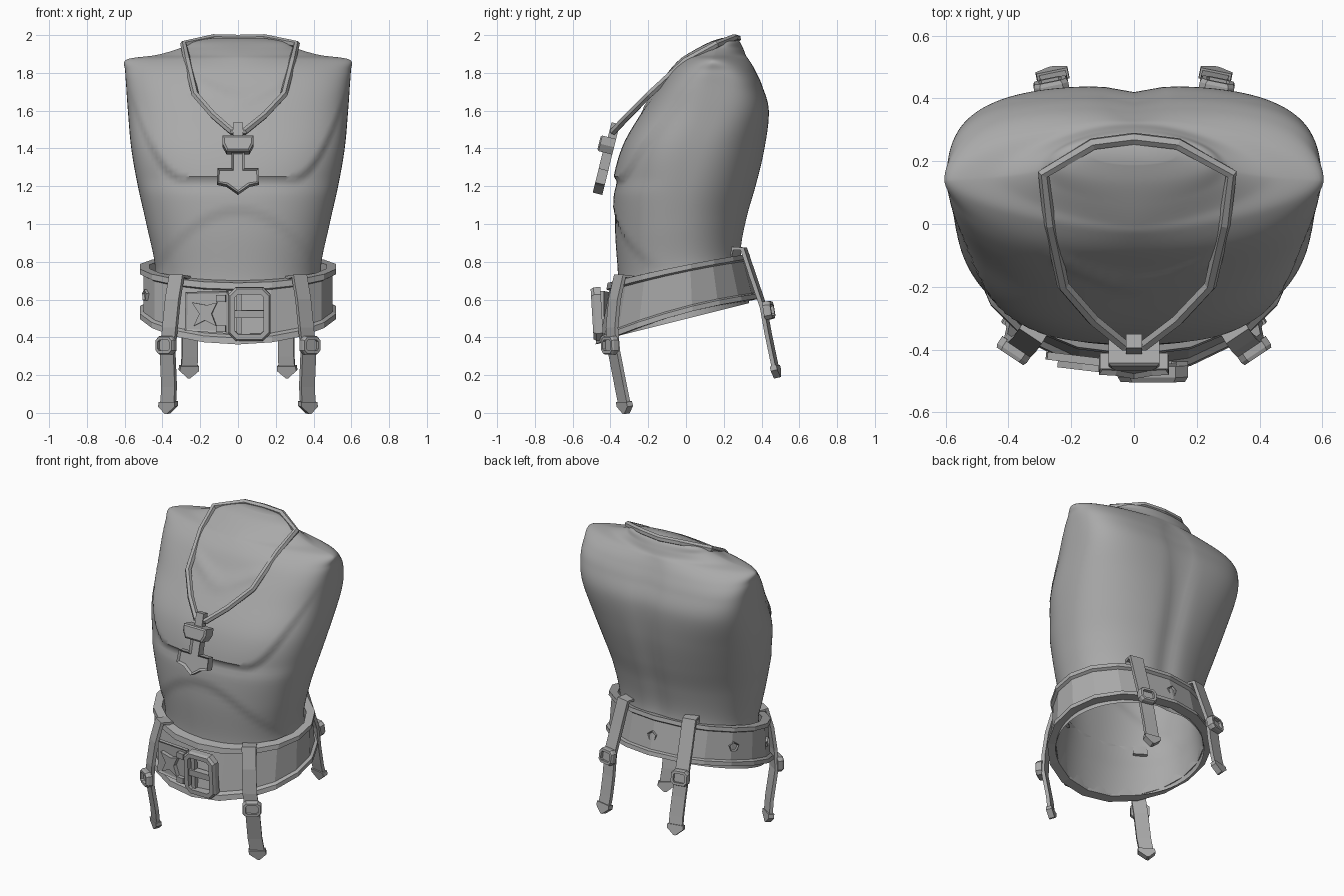
import bpy, bmesh, math
from mathutils import Vector, Matrix

if "Cube" in bpy.data.objects:
    bpy.data.objects.remove(bpy.data.objects["Cube"])

grey = bpy.data.materials.new("grey")
grey.diffuse_color = (0.4, 0.4, 0.4, 1)
grey.use_nodes = True
grey.node_tree.nodes["Principled BSDF"].inputs["Base Color"].default_value = grey.diffuse_color


def make(name, bm, smooth=None):
    bmesh.ops.recalc_face_normals(bm, faces=bm.faces)
    me = bpy.data.meshes.new(name)
    bm.to_mesh(me)
    bm.free()
    ob = bpy.data.objects.new(name, me)
    bpy.context.collection.objects.link(ob)
    me.materials.append(grey)
    if smooth:
        bpy.ops.object.select_all(action='DESELECT')
        ob.select_set(True)
        bpy.context.view_layer.objects.active = ob
        bpy.ops.object.shade_smooth_by_angle(angle=math.radians(smooth))
    return ob


def loft(bm, rings, cyclic=False, caps=(False, False)):
    """Bridge equal closed rings of points."""
    vs = [[bm.verts.new(p) for p in r] for r in rings]
    n = len(vs[0])
    for i in range(len(vs) if cyclic else len(vs) - 1):
        a, b = vs[i], vs[(i + 1) % len(vs)]
        for j in range(n):
            k = (j + 1) % n
            bm.faces.new((a[j], a[k], b[k], b[j]))
    for flag, r in zip(caps, (vs[0], vs[-1])):
        if flag:
            bm.faces.new(r)


def catmull(rows, t):
    i = min(int(t), len(rows) - 2)
    f = t - i
    g = lambda k: rows[max(0, min(len(rows) - 1, k))]
    return [0.5 * (2 * b + (c - a) * f + (2 * a - 5 * b + 4 * c - d) * f * f
                   + (3 * b - a - 3 * c + d) * f ** 3)
            for a, b, c, d in zip(g(i - 1), g(i), g(i + 1), g(i + 2))]


def step(v, w):
    t = max(0.0, min(1.0, v / w + 0.5))
    return t * t * (3 - 2 * t)


# Torso: height, half width, front y, widest y, back y, front and back roundness, tilt
SECTIONS = [
    (0.49, .480, -.42, -.04, .345, 2.0, 2.0, .25), (0.63, .458, -.385, -.035, .32, 2.1, 2.0, .25),
    (0.78, .44, -.36, -.03, .30, 2.2, 2.1, .25),
    (1.00, .485, -.375, -.03, .33, 2.3, 2.1, .10), (1.20, .53, -.365, -.0, .375, 2.5, 2.2, .0),
    (1.40, .565, -.315, .05, .42, 2.7, 2.5, .0), (1.60, .583, -.215, .12, .44, 2.6, 3.1, .0),
    (1.73, .592, -.14, .14, .405, 2.6, 3.3, .0), (1.81, .597, -.09, .14, .37, 2.2, 2.8, .0),
    (1.87, .590, -.035, .14, .338, 1.6, 1.8, .0), (1.895, .43, .0, .15, .322, 1.5, 1.6, .0),
    (1.93, .31, .06, .17, .305, 1.7, 1.8, .0), (1.965, .245, .13, .2, .285, 2.0, 2.0, .0),
    (1.985, .13, .19, .22, .26, 2.0, 2.0, .0)]


def torso():
    bm = bmesh.new()
    rings, N, SUB = [], 112, 8
    for s in range((len(SECTIONS) - 1) * SUB + 1):
        z, hw, yf, mid, yb, ef, eb, tilt = catmull(SECTIONS, s / SUB)
        ring = []
        for j in range(N):
            a = 2 * math.pi * j / N
            c, d = math.cos(a), math.sin(a)
            e, hd = (ef, mid - yf) if d < 0 else (eb, yb - mid)
            x = hw * math.copysign(abs(c) ** (2 / e), c)
            y = mid + hd * math.copysign(abs(d) ** (2 / e), d)
            zz = z + tilt * (y + .03)
            ax = abs(x)
            if d < 0:
                # chest shelf and belly arch
                edge = 1.235 + max(0, ax - .28) ** 2 * 5.5
                w = min(1, -d * 2)
                y -= .026 * w * step(zz - edge, .035) * (1 - step(zz - 1.6, .4))
                arch = 1.07 - 1.6 * ax * ax
                y -= .012 * w * step(zz - arch, .05) * step(1.2 - zz, .1)
                # collar bones
                bone = 1.64 + .5 * ax
                y -= .01 * step(.03 - abs(zz - bone), .05) * step(.24 - ax, .06)
            else:
                # spine groove
                y -= .02 * math.exp(-(x / .07) ** 2) * step(1.85 - zz, .3)
            ring.append((x, y, zz))
        rings.append(ring)
    loft(bm, rings, caps=(False, True))
    make("torso", bm, 40)


torso()

# Belt: raised rims, sloping up to the back
BY, BZ, BW, BD = -.04, .625, .505, .385


def belt_point(a, r, h):
    """h runs from -1 at the lower rim to 1 at the upper rim."""
    side = math.cos(a) ** 2
    half = .14 - .015 * math.sin(a) - .012 * side
    y = (BD + r - .032 * h) * math.sin(a)
    z = BZ + h * half + .245 * y + .022 * side
    return Vector(((BW + r) * math.cos(a), BY + y, z))


profile = [(-.03, -1), (.022, -1), (.022, -.79), (.004, -.72), (.004, .72),
           (.022, .79), (.022, 1), (-.03, 1)]
bm = bmesh.new()
loft(bm, [[belt_point(2 * math.pi * (i + .5) / 18, r, h) for r, h in profile]
          for i in range(18)], cyclic=True)
make("belt", bm)


def basis(loc, right, up):
    """Local x = right, z = up, -y = outward."""
    right = Vector(right).normalized()
    up = Vector(up)
    up = (up - right * up.dot(right)).normalized()
    y = up.cross(right)
    m = Matrix((right, y, up)).transposed().to_4x4()
    m.translation = Vector(loc)
    return m


def chamfered(w, h, c):
    return [(w - c, -h), (w, -h + c), (w, h - c), (w - c, h),
            (-w + c, h), (-w, h - c), (-w, -h + c), (-w + c, -h)]


def frame(name, m, w, h, bar, depth):
    """Chamfered buckle frame with an open middle."""
    bm = bmesh.new()
    out, mid = chamfered(w, h, w * .35), chamfered(w - bar * .25, h - bar * .25, w * .33)
    inn = chamfered(w - bar, h - bar, w * .15)
    loft(bm, [[m @ Vector((x, y, z)) for x, z in pts] for pts, y in
              ((out, 0), (out, -depth * .7), (mid, -depth), (inn, -depth), (inn, 0))],
         cyclic=True)
    make(name, bm)


def plate(name, m, outline, depth, inset=0, sink=0):
    """Extruded outline, optionally with a sunken front."""
    bm = bmesh.new()
    lo = [bm.verts.new(m @ Vector((x, 0, z))) for x, z in outline]
    hi = [bm.verts.new(m @ Vector((x, -depth, z))) for x, z in outline]
    n = len(lo)
    bm.faces.new(lo)
    front = bm.faces.new(hi)
    for i in range(n):
        bm.faces.new((lo[i], lo[(i + 1) % n], hi[(i + 1) % n], hi[i]))
    bmesh.ops.recalc_face_normals(bm, faces=bm.faces)
    if inset:
        bmesh.ops.inset_region(bm, faces=[front], thickness=inset, depth=-sink)
    make(name, bm)


def box(name, m, x, z, w, h, depth):
    plate(name, m, [(x - w, z - h), (x + w, z - h), (x + w, z + h), (x - w, z + h)], depth)


# Belt studs
for i, deg in enumerate((90, 152, 195)):
    a = math.radians(deg)
    right = (-math.sin(a) * BW, math.cos(a) * BD, 0)
    m = basis(belt_point(a, -.015, 0), right, (0, 0, 1))
    pent = [(.032 * math.sin(k * 1.2566), .032 * math.cos(k * 1.2566)) for k in range(5)]
    plate("belt_stud_%d" % i, m, pent, .026, .009, .01)

# Main buckle, its bars and the pointed belt end
m = basis((.06, -.445, .525), (1, 0, 0), (0, -.06, 1))
frame("main_buckle", m, .112, .142, .036, .052)
box("buckle_prong", m, .0, .0, .085, .02, .042)
box("buckle_bar", m, -.055, 0, .013, .11, .03)
m = basis((-.17, -.42, .525), (1, -.12, 0), (0, 0, 1))
plate("belt_end_plate", m, [(-.11, -.09), (.12, -.105), (.12, .12), (-.105, .115)], .025, .015, .006)
plate("belt_end_star", m, [(-.06, -.065), (0, -.035), (.06, -.065), (.035, 0), (.065, .06),
                           (.01, .045), (-.07, .06), (-.03, 0)], .045)
for s in (-1, 1):
    box("belt_end_clasp", m, .085, s * .08, .025, .018, .045)


def ribbon(name, pts, right, widths, thick):
    """Flat band swept along points."""
    pts, right = [Vector(p) for p in pts], Vector(right).normalized()
    rings = []
    for i, p in enumerate(pts):
        d = (pts[min(i + 1, len(pts) - 1)] - pts[max(i - 1, 0)]).normalized()
        n = d.cross(right).normalized() * thick / 2
        w = right * widths[i]
        rings.append([p - w - n, p + w - n, p + w + n, p - w + n])
    bm = bmesh.new()
    loft(bm, rings, caps=(True, True))
    make(name, bm)


# Hanging straps, mirrored left and right
STRAPS = {
    "front": ([(.287, -.285, .66), (.292, -.295, .715), (.325, -.35, .725), (.345, -.378, .6),
               (.36, -.392, .45), (.373, -.382, .33), (.365, -.345, .14), (.37, -.325, .04)],
              (.83, .55, 0), (.373, -.388, .358)),
    "back": ([(.22, .235, .80), (.225, .25, .87), (.24, .305, .87), (.25, .355, .72),
              (.26, .41, .56), (.255, .435, .42), (.255, .46, .3), (.26, .475, .23)],
             (-.98, .2, 0), (.26, .42, .54))}
for end, (path, right, buckle) in STRAPS.items():
    for side, s in (("right", 1), ("left", -1)):
        mir = lambda p: Vector((p[0] * s, p[1], p[2]))
        pts = [mir(p) for p in path]
        r = mir(right) * s
        label = "%s_%s_strap" % (end, side)
        ribbon(label, pts, r, [.043] * len(pts), .022)
        d = (pts[-1] - pts[-2]).normalized()
        ribbon(label + "_tip", [pts[-1] - d * .02, pts[-1] + d * .005, pts[-1] + d * .045],
               r, [.05, .052, .006], .036)
        m = basis(mir(buckle), r, pts[4] - pts[5])
        frame(label + "_buckle", m, .056, .048, .02, .04)
        box(label + "_buckle_back", m, 0, 0, .04, .034, .022)

# Necklace cord
half = [(.14, .255, 1.985), (.31, .16, 1.95), (.288, .0, 1.865), (.243, -.195, 1.685),
        (.14, -.305, 1.575), (.035, -.385, 1.49)]
cord = [Vector((0, .272, 1.982))] + [Vector(p) for p in half] + \
       [Vector((-p[0] * .93, p[1], p[2])) for p in reversed(half)]
rings = []
for i, p in enumerate(cord):
    d = (cord[(i + 1) % len(cord)] - cord[i - 1]).normalized()
    u = Vector((0, -.65, .76))
    n = d.cross(u).normalized()
    u = n.cross(d)
    rings.append([p + .02 * (n * math.cos(a) + u * math.sin(a))
                  for a in (k * math.pi / 3 for k in range(6))])
bm = bmesh.new()
loft(bm, rings, cyclic=True)
make("necklace_cord", bm)

# Hammer-shaped pendant, leaning forward at its lower end
m = basis((0, -.37, 1.45), (1, 0, 0), (0, .24, .97))
box("pendant_loop", m, 0, .025, .026, .055, .045)
plate("pendant_top", m, [(-.06, -.085), (.06, -.085), (.082, -.045), (.082, .0),
                         (-.082, .0), (-.082, -.045)], .075, .012, -.008)
half = [(.035, -.08), (.035, -.172), (.108, -.172), (.112, -.25), (.06, -.262), (.0, -.305)]
plate("pendant_hammer", m, half + [(-x, z) for x, z in reversed(half[:-1])], .052, .014, .014)
